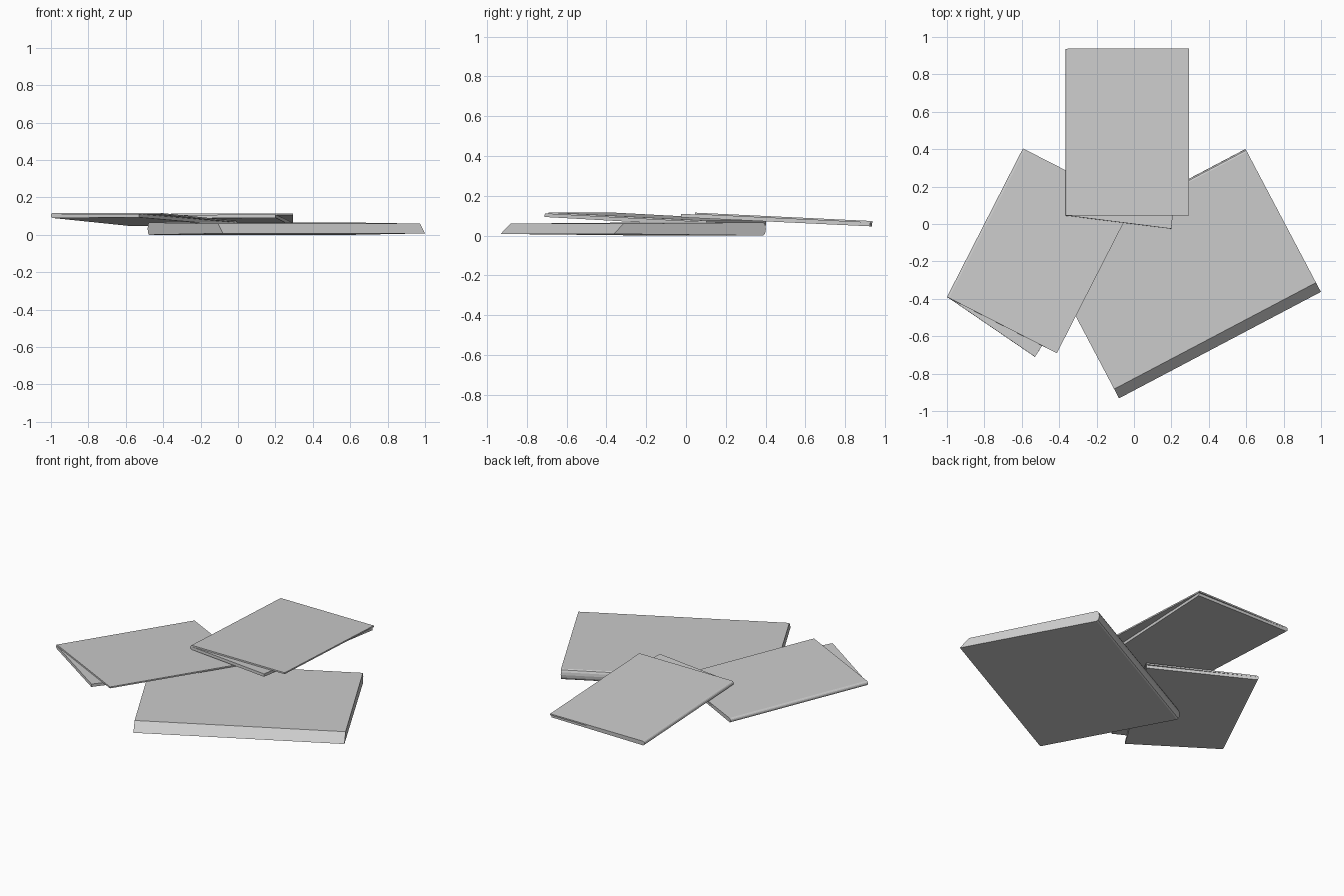
import bpy, bmesh
from math import radians, sin, cos, pi
from mathutils import Matrix, Vector

if "Cube" in bpy.data.objects:
    bpy.data.objects.remove(bpy.data.objects["Cube"], do_unlink=True)

grey = bpy.data.materials.new("plain_grey")
grey.use_nodes = True
grey.diffuse_color = (0.6, 0.6, 0.6, 1)
grey.node_tree.nodes["Principled BSDF"].inputs["Base Color"].default_value = (0.6, 0.6, 0.6, 1)


def prism(name, outline, sweep, matrix):
    """Sweep a flat outline along a vector and place it."""
    bm = bmesh.new()
    face = bm.faces.new([bm.verts.new(p) for p in outline])
    out = bmesh.ops.extrude_face_region(bm, geom=[face])
    moved = [v for v in out["geom"] if isinstance(v, bmesh.types.BMVert)]
    bmesh.ops.translate(bm, vec=Vector(sweep), verts=moved)
    bmesh.ops.recalc_face_normals(bm, faces=bm.faces)
    mesh = bpy.data.meshes.new(name)
    bm.to_mesh(mesh)
    bm.free()
    mesh.materials.append(grey)
    obj = bpy.data.objects.new(name, mesh)
    bpy.context.collection.objects.link(obj)
    obj.matrix_world = matrix
    return obj


def half_round(offset, radius_across, centre_z, radius_z, steps=6):
    """Points of a rounded edge, from top to bottom."""
    return [(offset + radius_across * sin(pi * i / steps),
             centre_z + radius_z * cos(pi * i / steps)) for i in range(steps + 1)]


# Large book: slanted front edge, rounded spine at the back
profile = [(0, 0.008), (0.056, 0.06)] + half_round(0.848, 0.016, 0.033, 0.033)
place = Matrix.Translation((-0.08, -0.932, 0)) @ Matrix.Rotation(radians(27.8), 4, "Z")
prism("large_book", [(0, v, z) for v, z in profile], (1.22, 0, 0), place)

# Small books: thin top cover, skewed lower leaves, rounded spine
width, depth, thick, cover = 0.66, 0.893, 0.027, 0.009
for name, corner, turn in (("upper_book", (-0.365, 0.045, 0.115), 0),
                           ("side_book", (-1.0, -0.39, 0.117), -27.1)):
    place = (Matrix.Translation(corner) @ Matrix.Rotation(radians(turn), 4, "Z")
             @ Matrix.Rotation(radians(-2.7), 4, "X"))
    inset = 0.012
    prism(name + "_cover",
          [(inset, 0, -cover), (width, 0, -cover), (width, depth, -cover), (inset, depth, -cover)],
          (0, 0, cover), place)
    prism(name + "_leaves",
          [(inset, 0, -thick), (0.565, -0.07, -thick),
           (width - 0.003, depth - 0.01, -thick), (inset, depth, -thick)],
          (0, 0, thick - cover), place)
    spine = half_round(-inset, inset, -thick / 2, thick / 2)
    prism(name + "_spine", [(-x, 0, z) for x, z in spine], (0, depth, 0), place)
